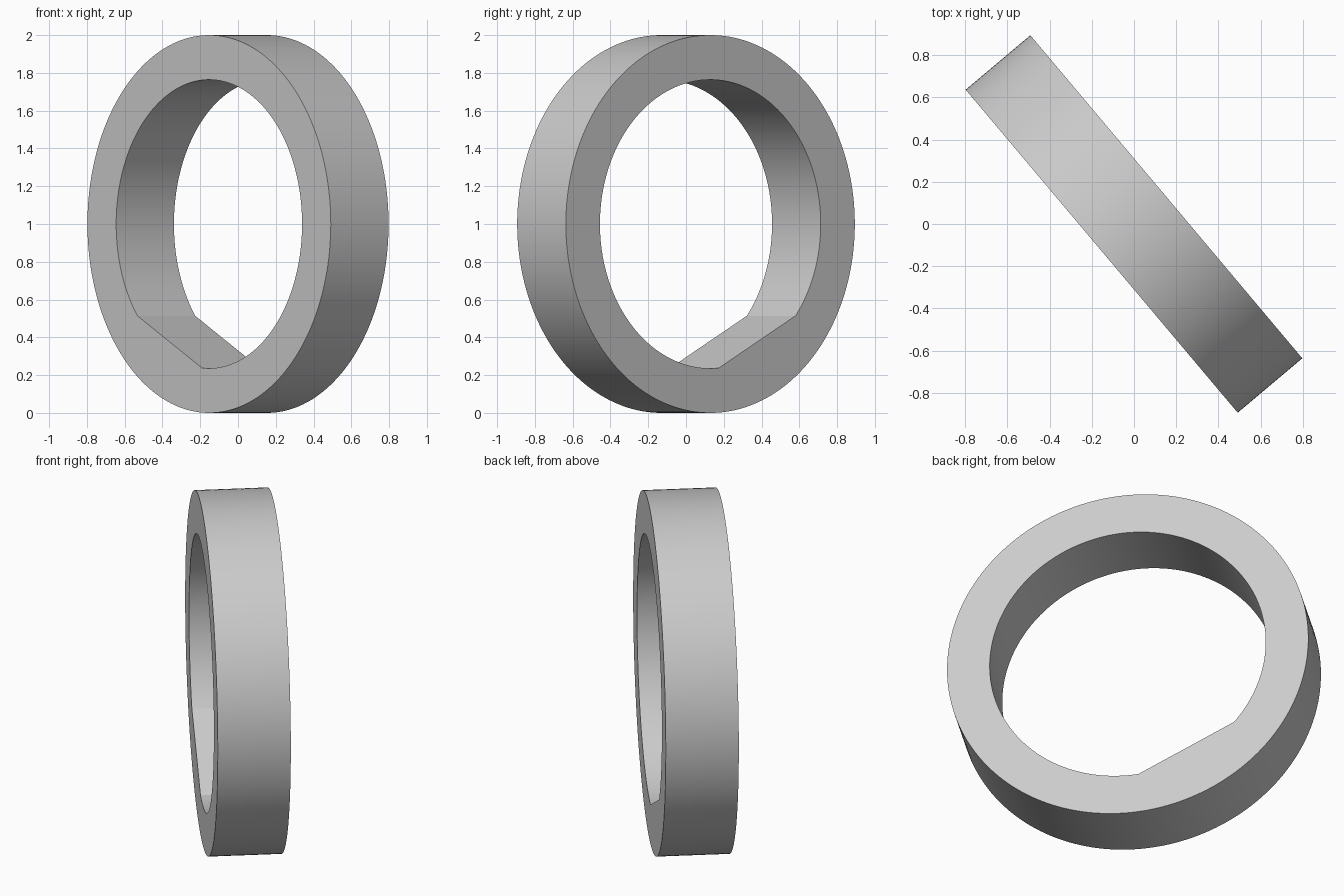
import bpy
import bmesh
from math import cos, sin, radians

cube = bpy.data.objects.get("Cube")
if cube:
    bpy.data.objects.remove(cube, do_unlink=True)

OUTER, BORE, HALF_WIDTH = 1.0, 0.764, 0.2
SEGMENTS = 180
FLAT_START, FLAT_SPAN = 219.5, 46.0   # flat on the bore, in degrees
flat_mid = FLAT_START + FLAT_SPAN / 2
flat_distance = BORE * cos(radians(FLAT_SPAN / 2))


def bore_radius(angle):
    """Round bore, cut off by one straight flat."""
    facing = cos(radians(angle - flat_mid))
    return min(BORE, flat_distance / facing) if facing > 0 else BORE


def add_loop(bm, radius, y):
    """Closed ring of vertices around the y axis, starting at a flat corner."""
    loop = []
    for i in range(SEGMENTS):
        angle = FLAT_START + i * 360 / SEGMENTS
        r = radius(angle)
        a = radians(angle)
        loop.append(bm.verts.new((r * cos(a), y, r * sin(a))))
    return loop


# Ring: four loops around its square section, bridged with quads
bm = bmesh.new()
loops = [add_loop(bm, radius, y) for radius, y in (
    (lambda a: OUTER, -HALF_WIDTH), (lambda a: OUTER, HALF_WIDTH),
    (bore_radius, HALF_WIDTH), (bore_radius, -HALF_WIDTH))]
for first, second in zip(loops, loops[1:] + loops[:1]):
    for i in range(SEGMENTS):
        j = (i + 1) % SEGMENTS
        bm.faces.new((first[i], first[j], second[j], second[i]))
bmesh.ops.recalc_face_normals(bm, faces=bm.faces)
mesh = bpy.data.meshes.new("flatted_ring")
bm.to_mesh(mesh)
bm.free()

# Stand the ring upright, turned about the vertical
ring = bpy.data.objects.new("flatted_ring", mesh)
bpy.context.collection.objects.link(ring)
ring.location.z = OUTER
ring.rotation_euler.z = radians(-49.9)

# Plain grey material
grey = bpy.data.materials.new("grey")
grey.use_nodes = True
colour = (0.6, 0.6, 0.6, 1)
grey.diffuse_color = colour
grey.node_tree.nodes["Principled BSDF"].inputs["Base Color"].default_value = colour
mesh.materials.append(grey)

# Smooth walls with crisp rims and flat edges
bpy.ops.object.select_all(action="DESELECT")
ring.select_set(True)
bpy.context.view_layer.objects.active = ring
bpy.ops.object.shade_smooth_by_angle(angle=radians(15))
